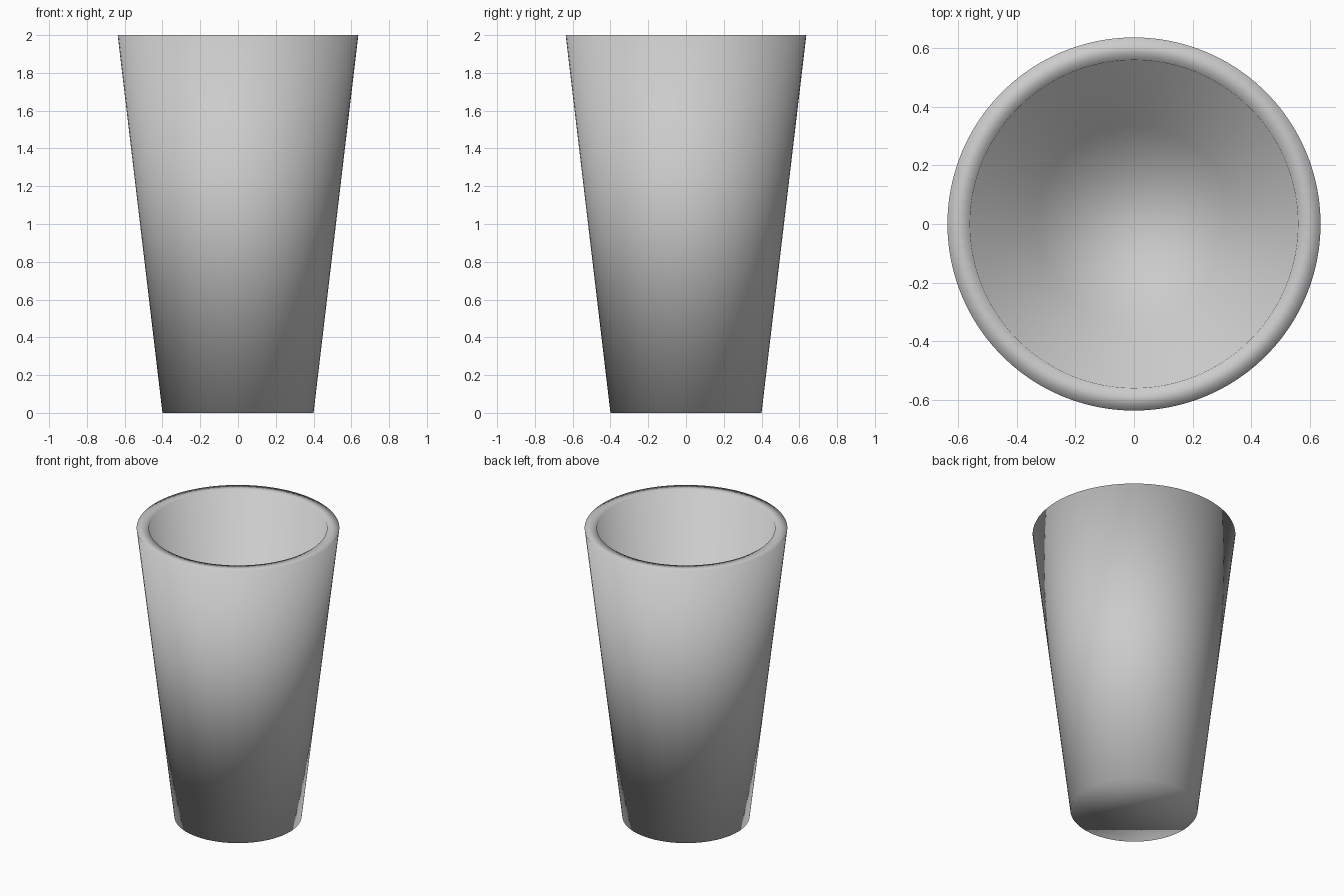
import bpy, bmesh, math

if "Cube" in bpy.data.objects:
    bpy.data.objects.remove(bpy.data.objects["Cube"])

SEGMENTS = 96
# radius, height: outer base, outer rim, inner rim, inner floor
PROFILE = [(0.40, 0.0), (0.637, 2.0), (0.56, 2.0), (0.334, 0.075)]

# tapered tumbler wall, flat rim and hollow interior
bm = bmesh.new()
rings = []
for r, z in PROFILE:
    rings.append([bm.verts.new((r * math.cos(2 * math.pi * i / SEGMENTS),
                                r * math.sin(2 * math.pi * i / SEGMENTS), z))
                  for i in range(SEGMENTS)])
for a, b in zip(rings, rings[1:]):
    for i in range(SEGMENTS):
        j = (i + 1) % SEGMENTS
        bm.faces.new((a[i], a[j], b[j], b[i]))

# underside and inner floor
bm.faces.new(rings[0][::-1])
bm.faces.new(rings[-1])

# the whole cup is softly shaded, including over the rim
for f in bm.faces:
    f.smooth = True
mesh = bpy.data.meshes.new("cup")
bm.to_mesh(mesh)
bm.free()
cup = bpy.data.objects.new("cup", mesh)
bpy.context.collection.objects.link(cup)
